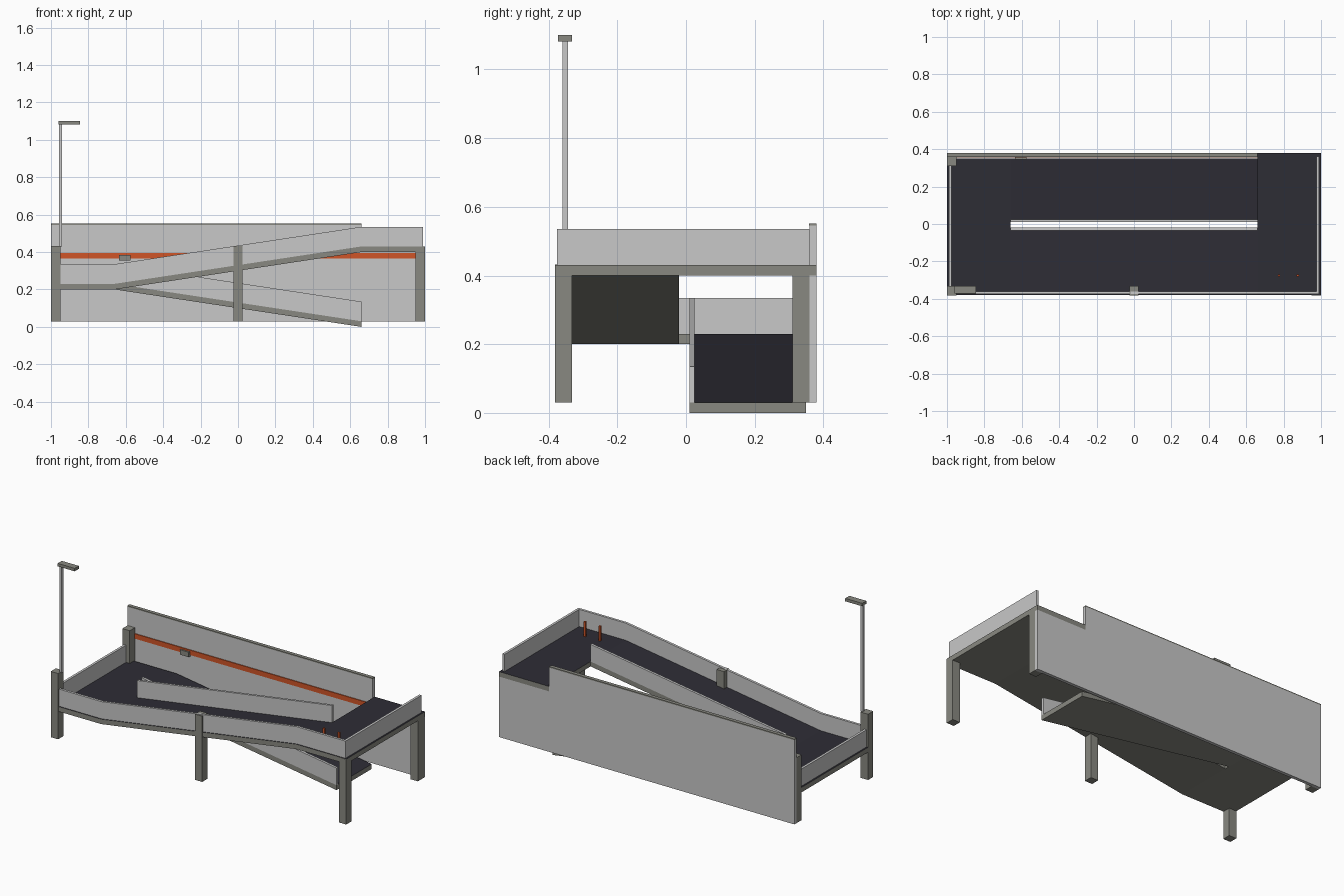
import bpy
import bmesh

cube = bpy.data.objects.get("Cube")
if cube:
    bpy.data.objects.remove(cube)


def material(name, rgb):
    m = bpy.data.materials.new(name)
    m.use_nodes = True
    m.diffuse_color = (*rgb, 1)
    m.node_tree.nodes["Principled BSDF"].inputs["Base Color"].default_value = (*rgb, 1)
    return m


LIGHT = material("light_concrete", (0.58, 0.58, 0.58))
GREY = material("grey_concrete", (0.25, 0.25, 0.22))
ASPHALT = material("dark_asphalt", (0.027, 0.026, 0.036))
ORANGE = material("orange_paint", (0.63, 0.09, 0.02))


def extrude(name, outline, y0, y1, mat, top=None):
    """Extrude an x-z outline along y; upward faces may take a second material."""
    bm = bmesh.new()
    face = bm.faces.new([bm.verts.new((x, y0, z)) for x, z in outline])
    moved = bmesh.ops.extrude_face_region(bm, geom=[face])["geom"]
    verts = [v for v in moved if isinstance(v, bmesh.types.BMVert)]
    bmesh.ops.translate(bm, verts=verts, vec=(0, y1 - y0, 0))
    bmesh.ops.recalc_face_normals(bm, faces=bm.faces)
    mesh = bpy.data.meshes.new(name)
    mesh.materials.append(mat)
    if top:
        mesh.materials.append(top)
        for f in bm.faces:
            f.material_index = int(f.normal.z > 0.5)
    bm.to_mesh(mesh)
    bm.free()
    obj = bpy.data.objects.new(name, mesh)
    bpy.context.collection.objects.link(obj)
    return obj


def box(name, x, y, z, mat):
    (x0, x1), (z0, z1) = x, z
    return extrude(name, [(x0, z0), (x1, z0), (x1, z1), (x0, z1)], *y, mat)


def band(name, path, low, high, y, mat, top=None):
    """Strip that follows a deck line between two vertical offsets."""
    outline = [(x, z + low) for x, z in path] + [(x, z + high) for x, z in reversed(path)]
    return extrude(name, outline, *y, mat, top)


# Deck lines
R, MID, TOP, LOW = 0.66, 0.23, 0.43, 0.03
rise = [(-R, MID), (R, TOP)]
fall = [(-R, MID), (R, LOW)]
SLAB, RAIL = -0.03, 0.105

# Decks and ramps
band("left_landing", [(-1, MID), (-R, MID)], SLAB, 0, (-0.38, 0.35), GREY, ASPHALT)
band("right_landing", [(R, TOP), (1, TOP)], SLAB, 0, (-0.38, 0.38), GREY, ASPHALT)
band("upper_ramp", rise, SLAB, 0, (-0.38, -0.02), GREY, ASPHALT)
band("lower_ramp", fall, SLAB, 0, (0.01, 0.35), GREY, ASPHALT)

# Parapets
band("front_parapet", [(-0.99, MID), *rise, (0.99, TOP)], 0, RAIL, (-0.375, -0.36), LIGHT)
band("upper_inner_parapet", rise, 0, RAIL, (-0.035, -0.02), LIGHT)
band("lower_inner_parapet", fall, 0, RAIL, (0.01, 0.025), LIGHT)
box("left_parapet", (-0.99, -0.975), (-0.36, 0.36), (MID, MID + RAIL), LIGHT)
box("right_parapet", (0.975, 0.99), (-0.36, 0.36), (TOP, TOP + RAIL), LIGHT)

# Back wall with cap, stripe and wall box
box("back_wall", (-1, 1), (0.36, 0.38), (0.03, 0.40), LIGHT)
box("upper_back_wall", (-1, R), (0.36, 0.38), (0.40, 0.545), LIGHT)
box("wall_cap", (-1, R), (0.358, 0.38), (0.545, 0.552), GREY)
box("wall_stripe", (-0.95, 0.95), (0.355, 0.36), (0.365, 0.395), ORANGE)
box("wall_box", (-0.635, -0.575), (0.345, 0.37), (0.355, 0.385), GREY)

# Posts
for side, x in (("left", -0.975), ("middle", 0), ("right", 0.975)):
    span = (x - 0.025, x + 0.025)
    box(side + "_front_post", span, (-0.382, -0.332), (0.03, 0.432 if x <= 0 else 0.429), GREY)
    if x:
        box(side + "_back_post", span, (0.31, 0.37), (0.03, 0.43 if x < 0 else 0.40), GREY)

# Lamp
box("lamp_pole", (-0.957, -0.941), (-0.36, -0.344), (0.43, 1.085), LIGHT)
box("lamp_head", (-0.96, -0.845), (-0.372, -0.332), (1.082, 1.1), GREY)

# Bollards on the upper landing
for side, x in (("left", 0.875), ("right", 0.775)):
    box(side + "_bollard", (x - 0.006, x + 0.006), (-0.281, -0.269), (TOP, 0.52), ORANGE)
